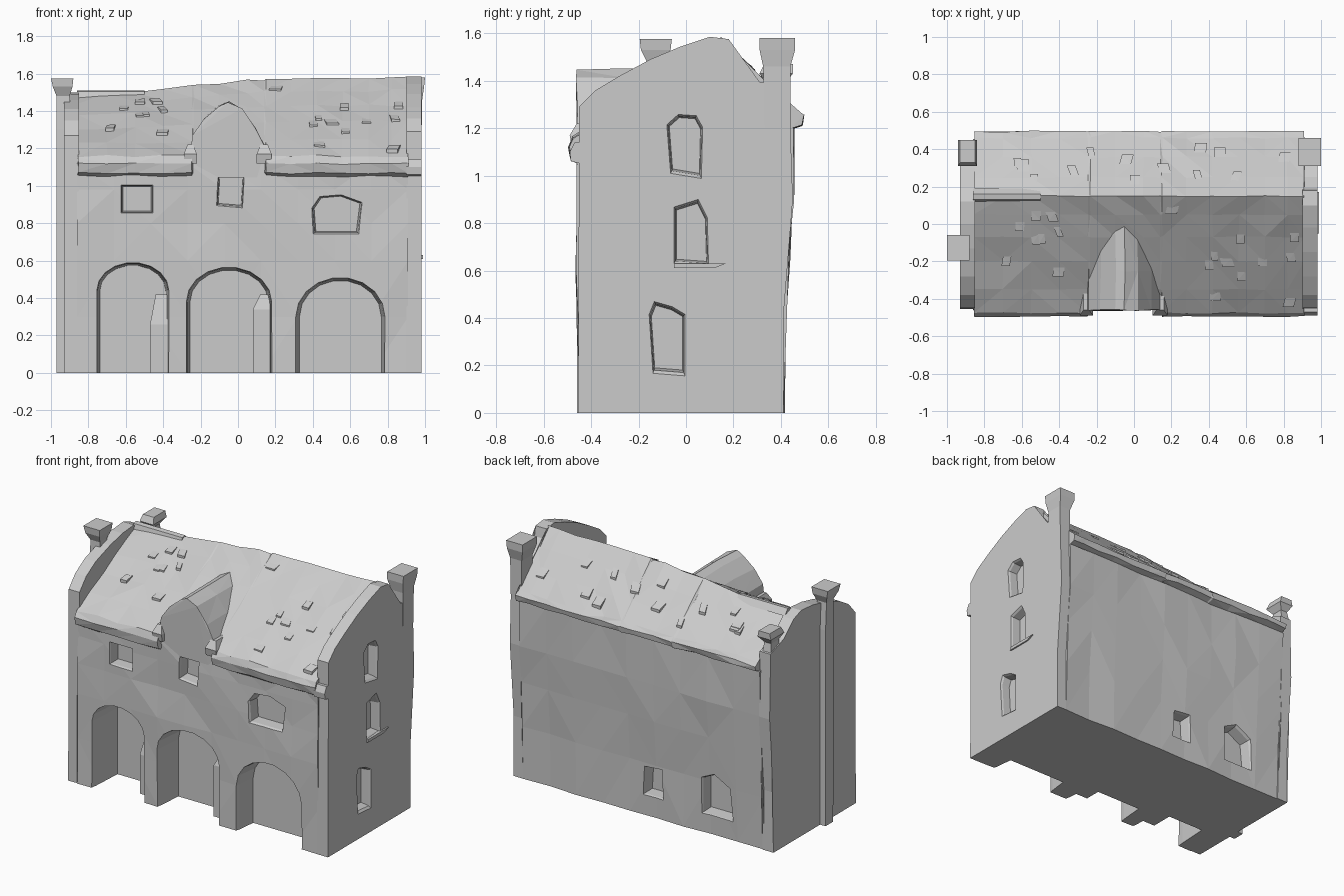
import bpy, bmesh, math, random

if "Cube" in bpy.data.objects:
    bpy.data.objects.remove(bpy.data.objects["Cube"])

random.seed(7)


def loft(name, loops, jitter=(0, 0, 0), inner_only=False):
    """Skin a list of equal-length point loops and cap both ends."""
    bm = bmesh.new()
    rows = []
    for k, loop in enumerate(loops):
        row = []
        for p in loop:
            q = [c + random.uniform(-j, j) for c, j in zip(p, jitter)]
            if p[2] <= 0:
                q[2] = p[2]
            row.append(bm.verts.new(q))
        rows.append(row)
    n = len(rows[0])
    for a, b in zip(rows, rows[1:]):
        for i in range(n):
            j = (i + 1) % n
            bm.faces.new((a[i], a[j], b[j], b[i]))
    bm.faces.new(rows[0])
    bm.faces.new(rows[-1])
    bmesh.ops.triangulate(bm, faces=bm.faces[:])
    bmesh.ops.recalc_face_normals(bm, faces=bm.faces[:])
    mesh = bpy.data.meshes.new(name)
    bm.to_mesh(mesh)
    bm.free()
    ob = bpy.data.objects.new(name, mesh)
    bpy.context.collection.objects.link(ob)
    return ob


def along_x(name, profile, xs, jitter=(0, 0, 0)):
    return loft(name, [[(x, y, z) for y, z in profile] for x in xs], jitter)


def stack(name, levels):
    """Tower of rectangles, each (z, x0, x1, y0, y1)."""
    return loft(name, [[(a, c, z), (b, c, z), (b, d, z), (a, d, z)]
                       for z, a, b, c, d in levels])


def cut(target, name, profile, place, outside, surface, inside, chamfer=1.08):
    """Carve a recess with a splayed rim; place maps (u, depth, z) to 3D."""
    cu = sum(u for u, z in profile) / len(profile)
    cz = sum(z for u, z in profile) / len(profile)

    def ring(d, s):
        return [place(cu + (u - cu) * s, d, z if z < 0 else cz + (z - cz) * s) for u, z in profile]
    step = (inside - surface) * 0.2
    cutter = loft(name, [ring(outside, chamfer), ring(surface, chamfer),
                         ring(surface + step, 1), ring(inside, 0.94)])
    cutter.hide_render = True
    cutter.display_type = 'WIRE'
    mod = target.modifiers.new(name, 'BOOLEAN')
    mod.operation = 'DIFFERENCE'
    mod.solver = 'EXACT'
    mod.object = cutter


def arch(x0, x1, z0, spring, top, n=9):
    c, r = (x0 + x1) / 2, (x1 - x0) / 2
    curve = [(c + r * math.cos(math.pi * i / n), spring + (top - spring) * math.sin(math.pi * i / n))
             for i in range(n + 1)]
    return [(x0, z0), (x1, z0)] + curve


def face_y(u, d, z):
    return (u, d, z)


def face_x(u, d, z):
    return (d, u, z)


# Main walls, slightly uneven like rough plaster
wall_profile = [(-.455, 0), (-.455, .3), (-.46, .6), (-.455, .8), (-.455, .98), (-.455, 1.12),
                (.15, 1.42), (.45, 1.2), (.45, .9), (.435, .65), (.415, .35), (.41, 0)]
walls = along_x("walls", wall_profile, [-.86 + 1.77 * i / 9 for i in range(10)], (0, .007, 0))

# Ground floor arches
for i, (x0, x1, spring, top, depth) in enumerate([(-.75, -.375, .44, .585, .25),
                                                  (-.27, .175, .38, .56, .2),
                                                  (.315, .78, .3, .505, .15)]):
    cut(walls, f"arch_cutter_{i}", arch(x0, x1, -.1, spring, top), face_y,
        -.6, -.462, -.46 + depth, 1.03)

# Upper front windows
front_windows = [[(-.62, .86), (-.46, .86), (-.46, 1), (-.62, 1)],
                 [(-.11, .9), (.02, .89), (.03, 1.05), (0, 1.08), (-.1, 1.08)],
                 [(.41, .75), (.64, .75), (.66, .91), (.55, .95), (.44, .94), (.4, .88)]]
for i, prof in enumerate(front_windows):
    cut(walls, f"front_window_cutter_{i}", prof, face_y, -.6, -.462, -.38)

# Back windows
back_windows = [[(-.12, .14), (.02, .14), (.01, .32), (-.11, .33)],
                [(-.63, .13), (-.41, .13), (-.41, .36), (-.5, .4), (-.61, .34)]]
for i, prof in enumerate(back_windows):
    cut(walls, f"back_window_cutter_{i}", prof, face_y, .6, .42, .33)

# Inner door jambs inside the first two arches
stack("door_jamb_left", [(0, -.47, -.36, -.36, -.18), (.26, -.47, -.36, -.36, -.18),
                         (.42, -.44, -.36, -.32, -.18)])
stack("door_jamb_middle", [(0, .08, .19, -.37, -.24), (.34, .08, .19, -.37, -.24),
                           (.42, .12, .19, -.34, -.24)])

# Right gable wall with curved parapet and three windows
right_gable_profile = [(-.455, 0), (-.45, 1.29), (-.38, 1.36), (-.28, 1.42), (-.15, 1.49), (-.02, 1.545),
                       (.1, 1.585), (.18, 1.575), (.19, 1.51), (.25, 1.44), (.31, 1.395),
                       (.43, 1.38), (.44, 1.2), (.45, .9), (.43, .65), (.41, .4), (.41, 0)]
right_gable = along_x("right_gable", right_gable_profile, [.9, .98])
side_windows = [[(-.06, 1.02), (.06, 1.0), (.065, 1.2), (.04, 1.245), (-.03, 1.25), (-.075, 1.21)],
                [(-.045, .64), (.09, .63), (.085, .82), (.05, .89), (-.045, .86)],
                [(-.135, .18), (-.01, .17), (-.01, .41), (-.06, .44), (-.13, .46), (-.15, .41)]]
for i, prof in enumerate(side_windows):
    cut(right_gable, f"side_window_cutter_{i}", prof, face_x, 1.1, .98, .915)
stack("side_sill", [(.61, .96, .99, -.05, .12), (.63, .96, .99, -.05, .17)])

# Left gable wall with lower parapet
left_gable_profile = [(-.455, 0), (-.45, 1.27), (-.38, 1.35), (-.28, 1.41), (-.13, 1.46), (0, 1.49), (.12, 1.5),
                      (.2, 1.47), (.3, 1.38), (.44, 1.33), (.45, .9), (.43, .65), (.41, .4), (.41, 0)]
along_x("left_gable", left_gable_profile, [-.93, -.85])

# Chimneys: flared right stack, full-height left stack, small stub at the back
stack("right_chimney", [(1.2, .9, .98, .33, .44), (1.46, .9, .985, .325, .44),
                        (1.53, .88, .995, .31, .46), (1.58, .88, 1.0, .31, .46)])
stack("left_chimney", [(0, -.97, -.9, -.16, -.08), (1.3, -.97, -.89, -.17, -.08),
                       (1.48, -.97, -.9, -.165, -.09), (1.53, -.99, -.885, -.19, -.065),
                       (1.575, -1.0, -.88, -.195, -.06)])
stack("back_stub", [(1.28, -.93, -.86, .33, .44), (1.39, -.92, -.87, .34, .42),
                    (1.43, -.94, -.84, .31, .45), (1.47, -.93, -.85, .33, .45)])


# Sagging roof; the front eave is interrupted where the dormer stands
def ridge(x):
    pts = [(-.87, 1.485), (-.4, 1.515), (.05, 1.565), (1, 1.58)]
    for (a, za), (b, zb) in zip(pts, pts[1:]):
        if x <= b:
            return za + (zb - za) * (x - a) / (b - a)
    return pts[-1][1]


def roof_z(x, y):
    if y < .15:
        return 1.16 + (ridge(x) - 1.16) * (y + .48) / .63
    return ridge(x) + (1.27 - ridge(x)) * (y - .15) / .31


def roof_section(x, gap):
    eave = [(-.45, 1.05), (-.485, 1.07), (-.495, 1.12), (-.475, 1.16)]
    if gap:
        eave = [(-.44, 1.05), (-.44, 1.07), (-.44, 1.12), (-.44, 1.17)]
    top = [(y, roof_z(x, y)) for y in (-.35, -.2, -.07, .05, .15, .25, .36, .46)]
    return [(x, y, z) for y, z in eave + top + [(.495, 1.25), (.49, 1.215), (.44, 1.2)]]


left_xs, gap_xs = [-.855, -.7, -.55, -.4, -.245], [-.235, -.1, .05, .14]
right_xs = [.15, .28, .42, .56, .7, .82, .91]
sections = [roof_section(x, x in gap_xs) for x in left_xs + gap_xs + right_xs]
loft("roof", sections, (.003, .004, .007))
# Eave returns that wrap over the front of the right gable
along_x("eave_return", [(-.44, 1.05), (-.485, 1.06), (-.49, 1.1), (-.47, 1.14), (-.44, 1.14)], [.9, .98])
along_x("ridge_cap", [(.12, 1.47), (.13, 1.505), (.16, 1.51), (.19, 1.47)], [-.86, -.5])

# Arched dormer gable
dormer = [(-.26, 1.04), (-.26, 1.17), (-.24, 1.27), (-.18, 1.36), (-.1, 1.43), (-.05, 1.45),
          (.02, 1.41), (.09, 1.31), (.15, 1.2), (.16, 1.1), (.1, 1.04)]
loft("dormer", [[(x, y, z) for x, z in dormer] for y in (-.46, -.25, .03)], (.004, .004, .006))
for i, (xa, xb) in enumerate([(-.29, -.22), (.1, .18)]):
    stack(f"dormer_foot_{i}", [(1.12, xa, xb, -.48, -.35), (1.17, xa, xb, -.49, -.35),
                               (1.22, xa + .02, xb - .02, -.46, -.33)])

# Scattered lifted tiles
for i in range(46):
    front = i < 32
    x = random.uniform(-.78, .84)
    y = random.uniform(-.42, .08) if front else random.uniform(.2, .42)
    if front and -.36 < x < .26 and y < .05:
        continue
    w, d, s = random.uniform(.03, .07), .05, 1 if front else -1
    low, high = y - s * d / 2, y + s * d / 2
    skew = random.uniform(-.02, .02)
    base = [(x, low), (x + w, low), (x + w + skew, high), (x + skew, high)]
    lift = (.014, .012, .003, .003)
    loft(f"loose_tile_{i}", [[(a, b, roof_z(a, b) - .02) for a, b in base],
                             [(a, b, roof_z(a, b) + h) for (a, b), h in zip(base, lift)]])
